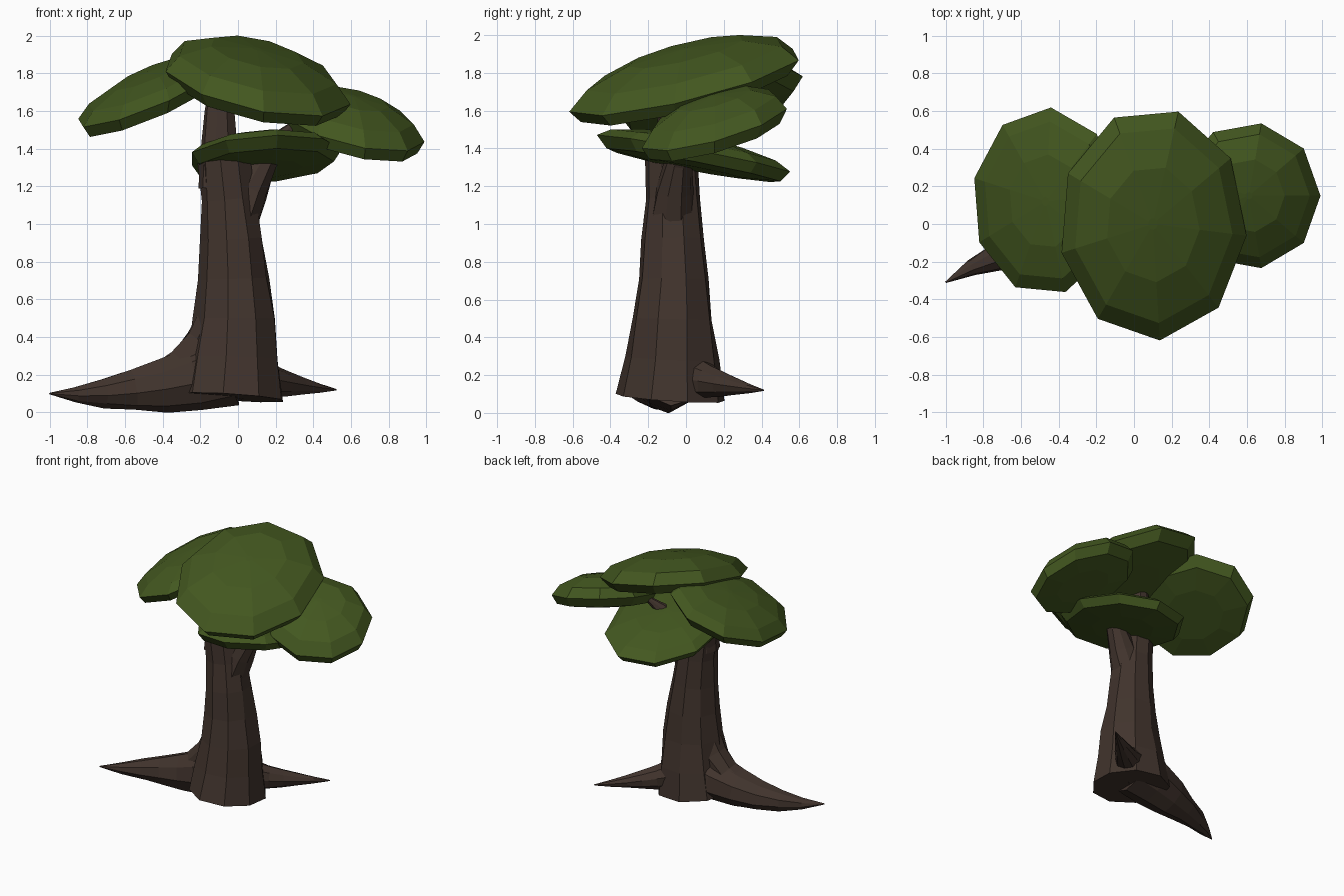
import bpy, bmesh, math, random
from mathutils import Vector

random.seed(4)
if "Cube" in bpy.data.objects:
    bpy.data.objects.remove(bpy.data.objects["Cube"])


def material(name, colour):
    mat = bpy.data.materials.new(name)
    mat.use_nodes = True
    mat.diffuse_color = (*colour, 1)
    shader = mat.node_tree.nodes["Principled BSDF"]
    shader.inputs["Base Color"].default_value = mat.diffuse_color
    return mat


bark = material("dark_bark", (0.053, 0.034, 0.026))
leaf = material("leaf_green", (0.056, 0.096, 0.014))


def loft(name, rings, mat):
    """Skin a list of equal rings and cap both ends, with flat facets."""
    bm = bmesh.new()
    rows = [[bm.verts.new(point) for point in ring] for ring in rings]
    for lower, upper in zip(rows, rows[1:]):
        for i in range(len(lower)):
            bm.faces.new((lower[i - 1], lower[i], upper[i], upper[i - 1]))
    bm.faces.new(rows[0])
    bm.faces.new(rows[-1])
    bmesh.ops.recalc_face_normals(bm, faces=bm.faces)
    mesh = bpy.data.meshes.new(name)
    bm.to_mesh(mesh)
    bm.free()
    mesh.materials.append(mat)
    obj = bpy.data.objects.new(name, mesh)
    bpy.context.collection.objects.link(obj)


def limb(name, start, bend, end, thick, thin, power=1, steps=6, sides=9, rough=0.07):
    """Rough tapering tube along a curve that is pulled towards bend."""
    start, bend, end = Vector(start), Vector(bend), Vector(end)
    rings = []
    for step in range(steps + 1):
        t = step / steps
        near, far = start.lerp(bend, t), bend.lerp(end, t)
        middle = near.lerp(far, t)
        along = (far - near).normalized()
        across = along.cross(Vector((0, 1, 0))).normalized()
        upward = along.cross(across)
        radius = thin + (thick - thin) * (1 - t) ** power
        ring = []
        for side in range(sides):
            angle = math.tau * side / sides
            spoke = across * math.cos(angle) + upward * math.sin(angle)
            ring.append(middle + spoke * radius * random.uniform(1 - rough, 1 + rough))
        rings.append(ring)
    loft(name, rings, bark)


def leaf_pad(name, centre, radii, slope, dome, belly, turn=0, sides=9):
    """Tilted faceted cushion: domed top over a rim, shallow underside."""
    def ring(scale, lift):
        points = []
        for side in range(sides):
            angle = math.tau * side / sides + turn
            x = radii[0] * scale * math.cos(angle)
            y = radii[1] * scale * math.sin(angle)
            z = x * slope[0] + y * slope[1] + lift
            points.append(Vector(centre) + Vector((x, y, z)))
        return points

    loft(name, [ring(0.5, -belly * 1.3), ring(0.9, -belly), ring(1, 0),
                ring(0.85, dome / 2), ring(0.5, dome * 0.9), ring(0.05, dome)], leaf)


# Trunk and the branches that carry the foliage
limb("trunk", (-0.03, -0.09, 0.08), (0.01, -0.05, 0.7), (-0.07, -0.08, 1.35),
     thick=0.29, thin=0.14, power=1.6, rough=0.05)
limb("upright_branch", (-0.09, -0.08, 1.2), (-0.12, -0.08, 1.5), (-0.08, -0.04, 1.8),
     thick=0.12, thin=0.06, steps=3)
limb("left_branch", (-0.02, -0.07, 1), (0.14, -0.07, 1.4), (0.3, 0.06, 1.53),
     thick=0.13, thin=0.02, steps=4)

# Roots that taper to a point, and the flare above the long one
limb("long_root", (-0.05, -0.08, 0.23), (-0.6, -0.05, 0.07), (-1, -0.31, 0.1),
     thick=0.2, thin=0.004, power=0.9)
limb("root_flare", (-0.08, -0.08, 0.5), (-0.18, -0.08, 0.25), (-0.45, -0.09, 0.14),
     thick=0.14, thin=0.1, steps=3)
limb("short_root", (0.02, 0, 0.2), (0.24, 0.18, 0.14), (0.52, 0.41, 0.12),
     thick=0.13, thin=0.004)

# Foliage pads, each leaning outwards
leaf_pad("top_foliage", (0.1, 0, 1.75), (0.5, 0.62), (-0.2, 0.24),
         dome=0.18, belly=0.07, turn=-0.1)
leaf_pad("right_foliage", (-0.47, 0.12, 1.69), (0.39, 0.5), (0.4, 0.16),
         dome=0.12, belly=0.07, turn=0.1)
leaf_pad("left_foliage", (0.61, 0.15, 1.52), (0.38, 0.39), (-0.22, 0.27),
         dome=0.16, belly=0.07)
leaf_pad("lower_foliage", (0.14, 0.04, 1.37), (0.41, 0.52), (0.06, -0.19),
         dome=0.09, belly=0.06)
